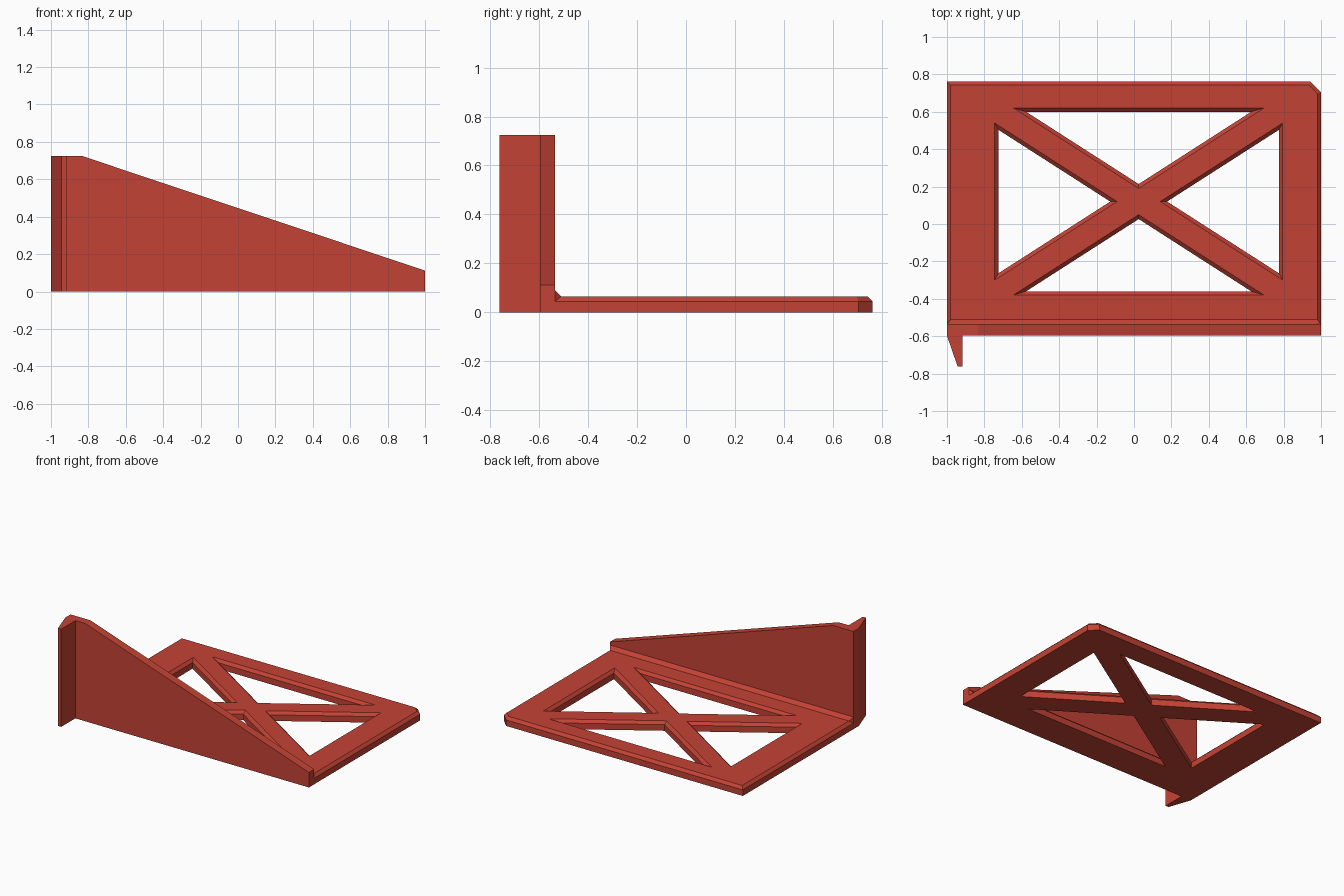
import bpy
import bmesh
from mathutils import Vector

if "Cube" in bpy.data.objects:
    bpy.data.objects.remove(bpy.data.objects["Cube"])

red = bpy.data.materials.new("brick red")
red.diffuse_color = (0.55, 0.055, 0.035, 1)
red.use_nodes = True
red.node_tree.nodes["Principled BSDF"].inputs["Base Color"].default_value = red.diffuse_color


def loft(name, rings):
    """Closed solid through rings of equal point count, capped at both ends."""
    bm = bmesh.new()
    loops = [[bm.verts.new(p) for p in ring] for ring in rings]
    n = len(loops[0])
    for a, b in zip(loops, loops[1:]):
        for i in range(n):
            j = (i + 1) % n
            bm.faces.new((a[i], a[j], b[j], b[i]))
    bm.faces.new(loops[0][::-1])
    bm.faces.new(loops[-1])
    bmesh.ops.recalc_face_normals(bm, faces=bm.faces)
    mesh = bpy.data.meshes.new(name)
    bm.to_mesh(mesh)
    bm.free()
    mesh.materials.append(red)
    obj = bpy.data.objects.new(name, mesh)
    bpy.context.collection.objects.link(obj)
    return obj


def flat(points, z):
    return [(x, y, z) for x, y in points]


def inset_triangle(points, d):
    """Move every side of a triangle inward by d, about its incentre."""
    a, b, c = [Vector(p) for p in points]
    la, lb, lc = (b - c).length, (c - a).length, (a - b).length
    per = la + lb + lc
    centre = (a * la + b * lb + c * lc) / per
    radius = abs((b - a).cross(c - a)) / per
    return [centre + (p - centre) * (1 - d / radius) for p in (a, b, c)]


TOP, EDGE, BEV = 0.065, 0.045, 0.02
BACK = -0.535   # rear face of the upright wall

# Base plate with bevelled rim and one clipped corner
outline = [(-1, BACK), (1, BACK), (1, 0.705), (0.943, 0.762), (-1, 0.762)]
rim = [(-0.98, BACK), (0.98, BACK), (0.98, 0.697), (0.935, 0.742), (-0.98, 0.742)]
plate = loft("base_plate", [flat(outline, 0), flat(outline, EDGE), flat(rim, TOP)])

# Triangular openings that leave a cross brace
openings = [
    [(-0.645, 0.62), (0.695, 0.62), (0.025, 0.19)],
    [(-0.645, -0.38), (0.695, -0.38), (0.025, 0.05)],
    [(-0.745, 0.54), (-0.745, -0.30), (-0.09, 0.12)],
    [(0.795, 0.54), (0.795, -0.30), (0.14, 0.12)],
]
for k, tri in enumerate(openings):
    small = inset_triangle(tri, BEV)
    cutter = loft(f"opening_cutter_{k + 1}", [
        flat(small, -0.1), flat(small, EDGE), flat(tri, TOP), flat(tri, 0.15)])
    mod = plate.modifiers.new("opening", 'BOOLEAN')
    mod.operation = 'DIFFERENCE'
    mod.solver = 'EXACT'
    mod.object = cutter
    cutter.hide_render = True
    cutter.hide_viewport = True

# Sloping upright wall
side = [(-1, 0), (1, 0), (1, 0.112), (-0.835, 0.725), (-1, 0.725)]
loft("upright_wall", [[(x, y, z) for x, z in side] for y in (-0.597, BACK)])

# Bevelled strip in the corner between wall and plate
loft("corner_strip", [
    [(s, BACK, EDGE), (s, BACK, 0.09), (s * 0.98, -0.51, TOP), (s * 0.98, -0.51, EDGE)]
    for s in (-1, 1)])

# Tapered fin at the tall end of the wall
fin = [(-1, -0.597), (-0.943, -0.762), (-0.917, -0.762), (-0.917, -0.597)]
loft("end_fin", [flat(fin, 0), flat(fin, 0.725)])
